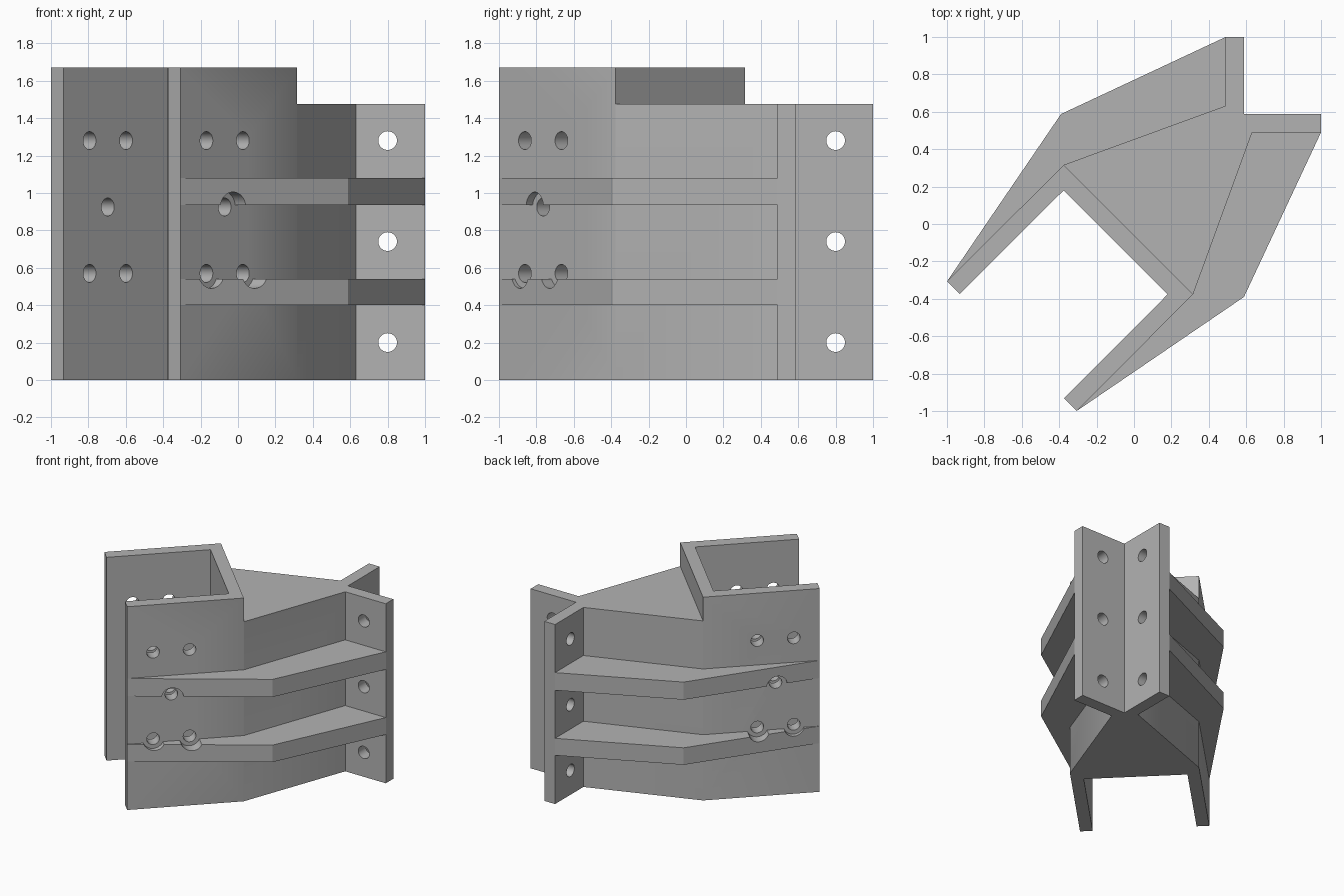
import bpy, bmesh
from mathutils import Matrix, Vector

cube = bpy.data.objects.get("Cube")
if cube:
    bpy.data.objects.remove(cube, do_unlink=True)

steel = bpy.data.materials.new("plain_grey")
steel.use_nodes = True
GREY = (0.45, 0.45, 0.45, 1)
steel.diffuse_color = GREY
steel.node_tree.nodes["Principled BSDF"].inputs["Base Color"].default_value = GREY


def swap(points):
    """Mirror an outline across the diagonal plane x = y."""
    return [(y, x) for x, y in points]


def add_object(name, bm):
    bmesh.ops.recalc_face_normals(bm, faces=bm.faces)
    mesh = bpy.data.meshes.new(name)
    bm.to_mesh(mesh)
    bm.free()
    mesh.materials.append(steel)
    ob = bpy.data.objects.new(name, mesh)
    bpy.context.collection.objects.link(ob)
    return ob


def prism(name, outline, z0, z1):
    bm = bmesh.new()
    face = bm.faces.new([bm.verts.new((x, y, z0)) for x, y in outline])
    top = bmesh.ops.extrude_face_region(bm, geom=[face])["geom"]
    verts = [v for v in top if isinstance(v, bmesh.types.BMVert)]
    bmesh.ops.translate(bm, verts=verts, vec=(0, 0, z1 - z0))
    return add_object(name, bm)


def add_rod(bm, start, end, radius):
    start, end = Vector(start), Vector(end)
    axis = end - start
    turn = axis.to_track_quat("Z", "Y").to_matrix().to_4x4()
    bmesh.ops.create_cone(bm, cap_ends=True, segments=48, radius1=radius, radius2=radius,
                          depth=axis.length,
                          matrix=Matrix.Translation((start + end) / 2) @ turn)


def cut(ob, cutter):
    mod = ob.modifiers.new("cut", "BOOLEAN")
    mod.operation = "DIFFERENCE"
    mod.solver = "EXACT"
    mod.object = cutter
    bpy.context.view_layer.objects.active = ob
    bpy.ops.object.modifier_apply(modifier=mod.name)


def across(s, d, z):
    """Point at x + y = s and x - y = d."""
    return ((s + d) / 2, (s - d) / 2, z)


# Main body: forked channel, tapering web and angle flanges
half = [(0.18, -0.376), (-0.375, -0.932), (-0.307, -1.0), (0.316, -0.376),
        (0.632, 0.49), (1.0, 0.49), (1.0, 0.588)]
body = prism("bracket_body", half + [(0.588, 0.588)] + swap(half)[::-1], 0, 1.67)

# Lower the web behind the channel
step = prism("step_cutter", [across(-0.06, -4, 0)[:2], across(-0.06, 4, 0)[:2],
                             across(4, 4, 0)[:2], across(4, -4, 0)[:2]], 1.475, 2.2)

# Bolt holes through both channel plates and through the flanges
bolts = [(s, z) for s in (-1.03, -0.64) for z in (0.57, 1.28)] + [(-0.835, 0.925)]
bm = bmesh.new()
for s, z in bolts:
    add_rod(bm, across(s, -1.2, z), across(s, 1.2, z), 0.048)
for z in (0.2, 0.74, 1.28):
    add_rod(bm, (0.8, 0.4, z), (0.8, 0.7, z), 0.05)
    add_rod(bm, (0.4, 0.8, z), (0.7, 0.8, z), 0.05)
holes = add_object("hole_cutter", bm)

# Washer clearances in the ribs
bm = bmesh.new()
for s, z in bolts:
    for side in (-1, 1):
        add_rod(bm, across(s, 0.66 * side, z), across(s, 1.6 * side, z), 0.08)
clearance = add_object("clearance_cutter", bm)

cut(body, step)
cut(body, holes)

# Stiffening ribs along both sides
rib = [(-0.307, -1.0), (0.588, -0.39), (1.0, 0.49), (0.632, 0.49), (0.316, -0.376)]
parts = [body]
for level, z0, z1 in (("lower", 0.4, 0.54), ("upper", 0.935, 1.08)):
    for side, outline in (("front", rib), ("back", swap(rib))):
        ob = prism(f"{level}_{side}_rib", outline, z0, z1)
        cut(ob, clearance)
        parts.append(ob)

for cutter in (step, holes, clearance):
    bpy.data.objects.remove(cutter, do_unlink=True)

# Smooth shading with crisp edges
bpy.ops.object.select_all(action="DESELECT")
for ob in parts:
    ob.select_set(True)
bpy.context.view_layer.objects.active = body
bpy.ops.object.shade_smooth_by_angle(angle=0.52)
